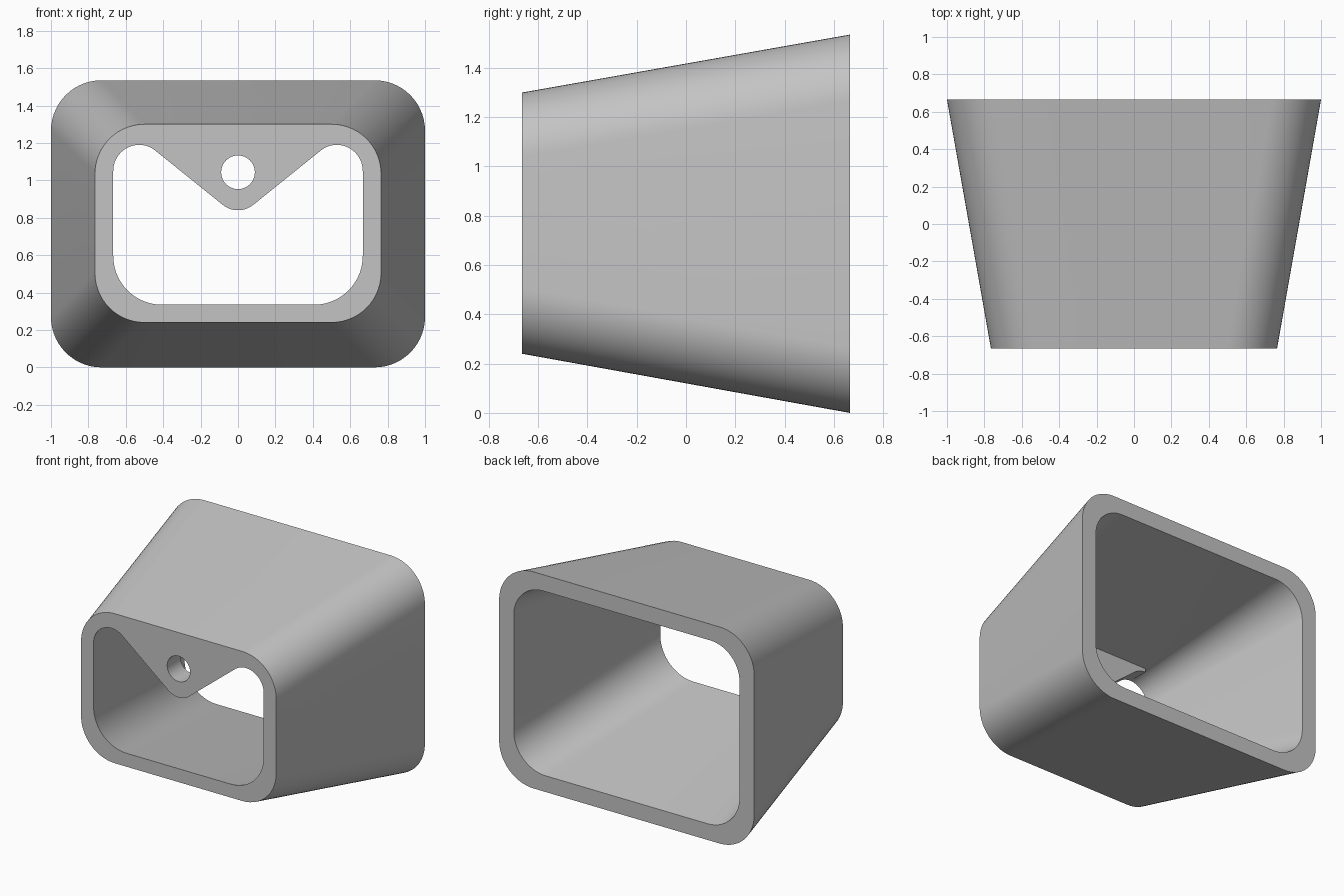
import bpy, bmesh, math

old = bpy.data.objects.get("Cube")
if old:
    bpy.data.objects.remove(old, do_unlink=True)

grey = bpy.data.materials.new("light grey")
grey.use_nodes = True
colour = (0.55, 0.55, 0.55, 1)
grey.diffuse_color = colour
grey.node_tree.nodes["Principled BSDF"].inputs["Base Color"].default_value = colour

FRONT, BACK = -0.665, 0.665


def arc(cx, cz, r, start, end, steps=14):
    angles = [math.radians(start + (end - start) * i / steps) for i in range(steps + 1)]
    return [(cx + r * math.cos(a), cz + r * math.sin(a)) for a in angles]


def rounded_rect(half, low, high, r_low, r_high):
    return (arc(half - r_high, high - r_high, r_high, 0, 90)
            + arc(r_high - half, high - r_high, r_high, 90, 180)
            + arc(r_low - half, low + r_low, r_low, 180, 270)
            + arc(half - r_low, low + r_low, r_low, 270, 360))


def loft(name, front, back, y0, y1):
    """Closed solid between two matching outlines."""
    bm = bmesh.new()
    a = [bm.verts.new((x, y0, z)) for x, z in front]
    b = [bm.verts.new((x, y1, z)) for x, z in back]
    bm.faces.new(a)
    bm.faces.new(b[::-1])
    for i in range(len(a)):
        j = (i + 1) % len(a)
        bm.faces.new((a[j], a[i], b[i], b[j]))
    bmesh.ops.recalc_face_normals(bm, faces=bm.faces)
    mesh = bpy.data.meshes.new(name)
    bm.to_mesh(mesh)
    bm.free()
    mesh.materials.append(grey)
    obj = bpy.data.objects.new(name, mesh)
    bpy.context.collection.objects.link(obj)
    return obj


def subtract(target, cutter):
    cutter.hide_render = True
    mod = target.modifiers.new("cut", "BOOLEAN")
    mod.operation = "DIFFERENCE"
    mod.solver = "EXACT"
    mod.object = cutter
    bpy.context.view_layer.objects.active = target
    bpy.ops.object.modifier_apply(modifier=mod.name)
    bpy.data.objects.remove(cutter, do_unlink=True)


def extend(p, q, t):
    """Continue the taper from outline p to outline q."""
    return [(a + (c - a) * t, b + (d - b) * t) for (a, b), (c, d) in zip(p, q)]


# Tapered outer shell
housing = loft("tapered_housing",
               rounded_rect(0.765, 0.24, 1.30, 0.265, 0.265),
               rounded_rect(1.0, 0.0, 1.535, 0.27, 0.27), FRONT, BACK)

# Tapered cavity, running past both ends
inner_front = rounded_rect(0.667, 0.335, 1.19, 0.26, 0.14)
inner_back = rounded_rect(0.885, 0.115, 1.42, 0.25, 0.23)
depth = BACK - FRONT
cavity = loft("cavity_cutter", extend(inner_front, inner_back, -0.05),
              extend(inner_front, inner_back, 1.05),
              FRONT - 0.05 * depth, BACK + 0.05 * depth)

# Rounded triangular tab left standing at the front
slope = 38.6
right = arc(0.53, 1.05, 0.14, 90, 90 + slope)
tip = arc(0, 0.97, 0.13, slope - 90, -90 - slope)
left = [(-x, z) for x, z in reversed(right)]
tab = [(0.53, 1.27)] + right + tip + left + [(-0.53, 1.27)]
subtract(cavity, loft("tab_shape", tab, tab, FRONT - 0.4, FRONT + 0.15))
subtract(housing, cavity)

# Round hole through the tab
hole = arc(0, 1.043, 0.09, 0, 352.5, 47)
subtract(housing, loft("hole_cutter", hole, hole, FRONT - 0.2, FRONT + 0.4))

bpy.ops.object.select_all(action="DESELECT")
housing.select_set(True)
bpy.context.view_layer.objects.active = housing
bpy.ops.object.shade_smooth_by_angle(angle=math.radians(30))
